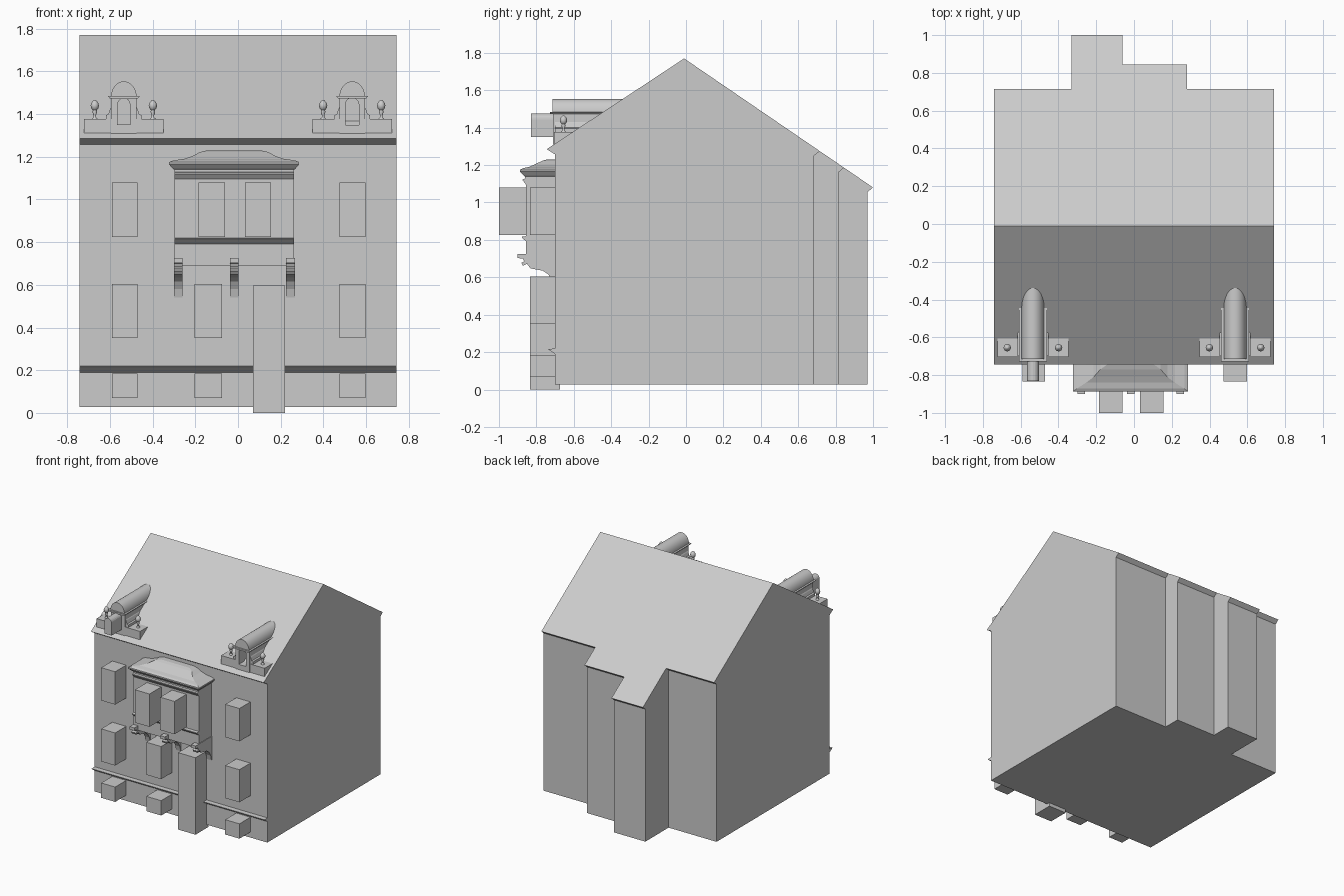
import bpy, bmesh, math

if "Cube" in bpy.data.objects:
    bpy.data.objects.remove(bpy.data.objects["Cube"])

stone = bpy.data.materials.new("light grey stone")
stone.diffuse_color = (0.6, 0.6, 0.6, 1)
stone.use_nodes = True
stone.node_tree.nodes["Principled BSDF"].inputs["Base Color"].default_value = stone.diffuse_color


def finish(name, bm):
    bmesh.ops.recalc_face_normals(bm, faces=bm.faces[:])
    me = bpy.data.meshes.new(name)
    bm.to_mesh(me)
    bm.free()
    me.materials.append(stone)
    ob = bpy.data.objects.new(name, me)
    bpy.context.collection.objects.link(ob)
    return ob


def loft(name, rings):
    """Skin closed rings of equal length and cap both ends."""
    bm = bmesh.new()
    vs = [[bm.verts.new(p) for p in r] for r in rings]
    n = len(vs[0])
    for a, b in zip(vs, vs[1:]):
        for i in range(n):
            j = (i + 1) % n
            bm.faces.new((a[i], a[j], b[j], b[i]))
    bm.faces.new(vs[0])
    bm.faces.new(vs[-1][::-1])
    return finish(name, bm)


def along_x(name, yz, x0, x1):
    return loft(name, [[(x, y, z) for y, z in yz] for x in (x0, x1)])


def along_y(name, xz, y0, y1):
    return loft(name, [[(x, y, z) for x, z in xz] for y in (y0, y1)])


def box(name, x0, x1, y0, y1, z0, z1):
    return along_x(name, [(y0, z0), (y1, z0), (y1, z1), (y0, z1)], x0, x1)


def smooth(ob, angle):
    bpy.ops.object.select_all(action='DESELECT')
    ob.select_set(True)
    bpy.context.view_layer.objects.active = ob
    bpy.ops.object.shade_smooth_by_angle(angle=math.radians(angle))


def arch(cx, r, z, n=12, rise=None):
    rise = rise or r
    return [(cx + r * math.cos(math.pi * i / n), z + rise * math.sin(math.pi * i / n))
            for i in range(n + 1)]


# House body with pitched roof, and two stepped rear extensions
BASE = 0.027


def roof(y):
    return 1.77 - 0.683 * (y + 0.01)


def eave(wall):
    return [(wall, roof(wall + 0.03) - 0.025), (wall + 0.03, roof(wall + 0.03))]


along_x("house_body", [(-0.70, BASE), (0.685, BASE)] + eave(0.685)
        + [(-0.01, 1.77), (-0.745, 1.285), (-0.70, 1.257)], -0.742, 0.742)
for name, inner, outer, x0, x1 in (("rear_extension", 0.685, 0.815, -0.33, 0.28),
                                   ("rear_tower", 0.815, 0.97, -0.33, -0.06)):
    along_x(name, [(inner, BASE), (outer, BASE)] + eave(outer) + eave(inner)[::-1], x0, x1)

# Sill course above the basement
along_x("sill_course", [(-0.70, 0.19), (-0.735, 0.213), (-0.735, 0.217), (-0.70, 0.219)],
        -0.742, 0.742)

# Projecting window blocks and door block
columns = ((-0.59, -0.47), (-0.203, -0.075), (0.475, 0.597))
for x0, x1 in columns:
    box("basement_window", x0, x1, -0.835, -0.69, 0.07, 0.185)
    box("ground_window", x0, x1, -0.835, -0.69, 0.352, 0.605)
for x0, x1 in (columns[0], columns[2]):
    box("upper_window", x0, x1, -0.835, -0.69, 0.825, 1.08)
for x0, x1 in ((-0.185, -0.06), (0.032, 0.155)):
    box("bay_window", x0, x1, -1.0, -0.84, 0.825, 1.08)
box("door", 0.07, 0.22, -0.835, -0.675, 0.0, 0.597)

# Bay with moulded bands on its face
along_x("bay_body", [(-0.69, 0.69), (-0.855, 0.69), (-0.855, 0.792), (-0.878, 0.812),
                     (-0.878, 0.817), (-0.855, 0.82), (-0.855, 1.095), (-0.873, 1.118),
                     (-0.873, 1.124), (-0.86, 1.128), (-0.86, 1.15), (-0.69, 1.15)],
        -0.297, 0.262)

# Flared bay cornice and roof
bx = -0.0185
bay_rings = ((0.283, -0.862, 1.14), (0.29, -0.87, 1.147), (0.305, -0.887, 1.165),
             (0.305, -0.887, 1.175), (0.285, -0.872, 1.183), (0.235, -0.84, 1.19),
             (0.195, -0.81, 1.203), (0.16, -0.77, 1.222), (0.125, -0.745, 1.23))
loft("bay_roof", [[(bx - w, -0.69, z), (bx - w, y, z), (bx + w, y, z), (bx + w, -0.69, z)]
                  for w, y, z in bay_rings])

# Scrolled brackets under the bay
for cx in (-0.28, -0.018, 0.246):
    along_x("bay_bracket", [(-0.69, 0.725), (-0.90, 0.725), (-0.90, 0.703), (-0.872, 0.70),
                            (-0.866, 0.685), (-0.88, 0.678), (-0.872, 0.662), (-0.85, 0.672),
                            (-0.832, 0.648), (-0.765, 0.635), (-0.735, 0.615),
                            (-0.715, 0.58), (-0.705, 0.54), (-0.69, 0.54)],
            cx - 0.02, cx + 0.02)

# Dormers with vaulted roofs, stepped parapets and ball finials
for cx in (-0.535, 0.535):
    body = box("dormer_body", cx - 0.06, cx + 0.06, -0.71, -0.42, 1.31, 1.48)
    vault = along_y("dormer_vault", arch(cx, 0.06, 1.481, 16, 0.072), -0.715, -0.32)
    smooth(vault, 40)
    along_y("dormer_eave", [(cx - 0.064, 1.472), (cx + 0.064, 1.472),
                            (cx + 0.075, 1.484), (cx - 0.075, 1.484)], -0.727, -0.42)
    opening = [(cx - 0.031, 1.35), (cx + 0.031, 1.35)] + arch(cx, 0.031, 1.445, 10)
    if cx < 0:
        along_y("dormer_window", opening, -0.83, -0.69)
    else:
        cutter = along_y("opening_cutter", opening, -0.80, -0.62)
        cutter.hide_render = True
        cutter.hide_set(True)
        mod = body.modifiers.new("opening", 'BOOLEAN')
        mod.operation = 'DIFFERENCE'
        mod.solver = 'EXACT'
        mod.object = cutter
    for s in (-1, 1):
        box("dormer_plinth", *sorted((cx + s * 0.058, cx + s * 0.187)),
            -0.705, -0.60, 1.31, 1.376)
        along_y("dormer_scroll", [(cx + s * x, z) for x, z in
                                  ((0.055, 1.37), (0.083, 1.37), (0.083, 1.395),
                                   (0.072, 1.40), (0.064, 1.425), (0.055, 1.44))],
                -0.70, -0.47)
        # Turned finial: stem, ball and tip
        prof = ((0.012, 1.374), (0.012, 1.38), (0.006, 1.385), (0.006, 1.395), (0.011, 1.41),
                (0.009, 1.419), (0.017, 1.428), (0.0195, 1.44), (0.0165, 1.452),
                (0.009, 1.461), (0.003, 1.467))
        fin = loft("ball_finial", [[(cx + s * 0.136 + r * math.cos(a * math.pi / 8),
                                     -0.655 + r * math.sin(a * math.pi / 8), z)
                                    for a in range(16)] for r, z in prof])
        smooth(fin, 50)
